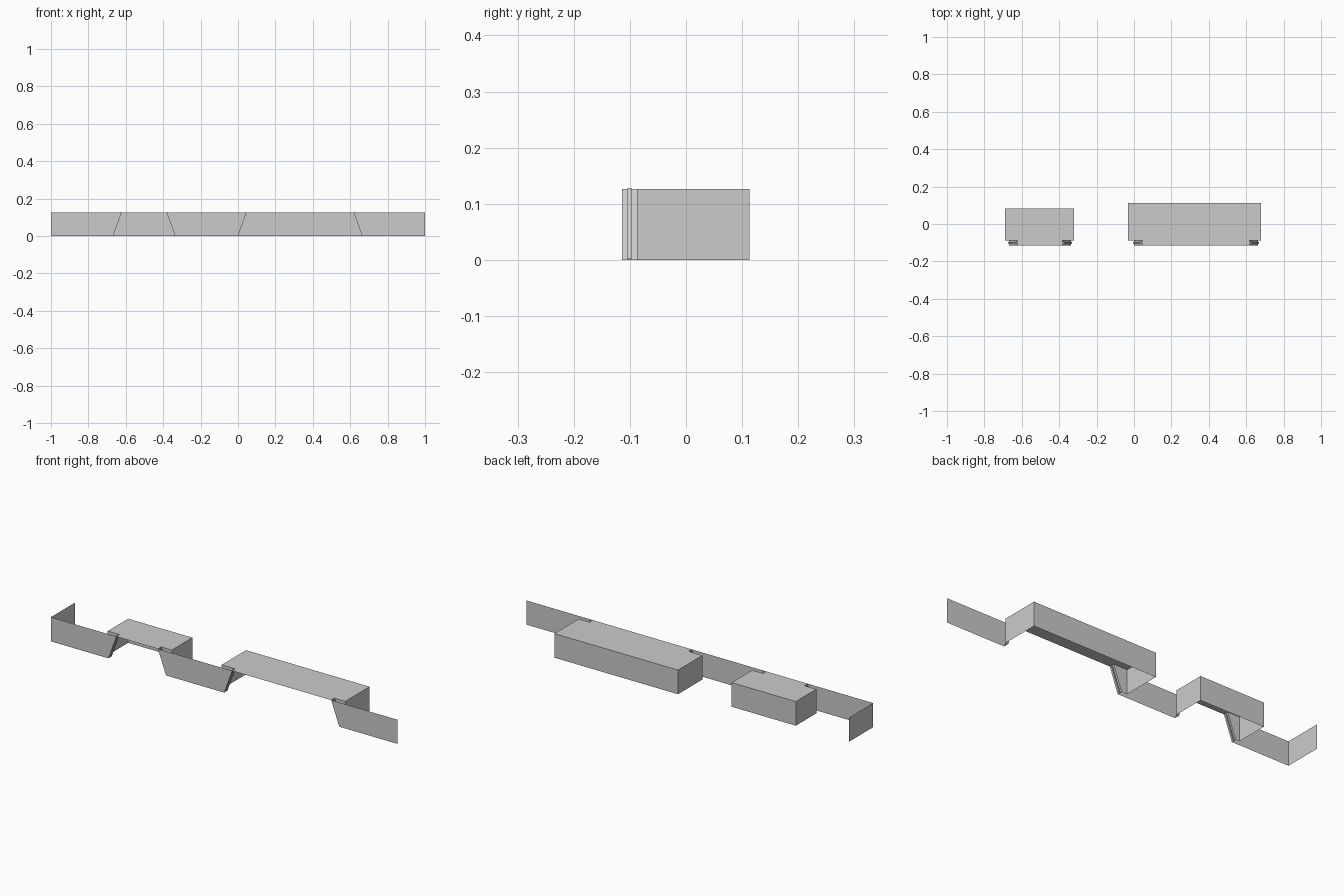
import bpy, bmesh

if "Cube" in bpy.data.objects:
    bpy.data.objects.remove(bpy.data.objects["Cube"])

H = 0.126                       # wall height
Y_FRONT, Y_BACK = -0.114, -0.087  # front wall plane, rear edge of the jambs
G0, G1, G_DEPTH = -0.104, -0.097, 0.005  # groove in each jamb

# opening: jamb bottom/top x on each side, box side x, box back y
SHORT = dict(name="short_bay", lb=-0.668, lt=-0.622, rb=-0.336, rt=-0.382,
             x0=-0.691, x1=-0.321, back=0.082)
LONG = dict(name="long_bay", lb=0.0, lt=0.046, rb=0.664, rt=0.618,
            x0=-0.033, x1=0.680, back=0.113)


def make(name, polys):
    bm = bmesh.new()
    for p in polys:
        bm.faces.new([bm.verts.new(c) for c in p])
    bmesh.ops.remove_doubles(bm, verts=bm.verts, dist=1e-5)
    bmesh.ops.recalc_face_normals(bm, faces=bm.faces)
    me = bpy.data.meshes.new(name)
    bm.to_mesh(me)
    bm.free()
    ob = bpy.data.objects.new(name, me)
    bpy.context.collection.objects.link(ob)
    return ob


def upright(x0, y0, x1, y1):
    return [(x0, y0, 0), (x1, y1, 0), (x1, y1, H), (x0, y0, H)]


def front(xb0, xb1, xt1, xt0, y=Y_FRONT):
    return [(xb0, y, 0), (xb1, y, 0), (xt1, y, H), (xt0, y, H)]


def jamb(name, xb, xt, side):
    # slanted reveal with a shallow groove cut into the wall side
    run = xt - xb
    length = (run * run + H * H) ** 0.5
    dx, dz = side * G_DEPTH * H / length, G_DEPTH * abs(run) / length
    prof = [(Y_FRONT, 0), (G0, 0), (G0, 1), (G1, 1), (G1, 0), (Y_BACK, 0)]
    rows = [((xb + d * dx, y, d * dz), (xt + d * dx, y, H + d * dz)) for y, d in prof]
    make(name, [[a[0], b[0], b[1], a[1]] for a, b in zip(rows, rows[1:])])


# front wall panels and the left end wall
make("left_wall", [front(-1, SHORT["lb"], SHORT["lt"], -1),
                   upright(-1, 0.086, -1, Y_FRONT)])
make("middle_wall", [front(SHORT["rb"], LONG["lb"], LONG["lt"], SHORT["rt"])])
make("right_wall", [front(LONG["rb"], 1, 1, LONG["rt"])])

for b in (SHORT, LONG):
    x0, x1, yb = b["x0"], b["x1"], b["back"]
    jamb(b["name"] + "_left_jamb", b["lb"], b["lt"], -1)
    jamb(b["name"] + "_right_jamb", b["rb"], b["rt"], 1)
    # side and back walls, plus the returns behind the jambs
    make(b["name"] + "_walls", [
        upright(x0, Y_BACK, x0, yb), upright(x0, yb, x1, yb),
        upright(x1, yb, x1, Y_BACK),
        front(x0, b["lb"], b["lt"], x0, Y_BACK),
        front(b["rb"], x1, x1, b["rt"], Y_BACK)])
    # ceiling, narrowing between the jambs
    outline = [(b["lt"], Y_FRONT), (b["rt"], Y_FRONT), (b["rt"], Y_BACK),
               (x1, Y_BACK), (x1, yb), (x0, yb), (x0, Y_BACK), (b["lt"], Y_BACK)]
    make(b["name"] + "_ceiling", [[(x, y, H) for x, y in outline]])
